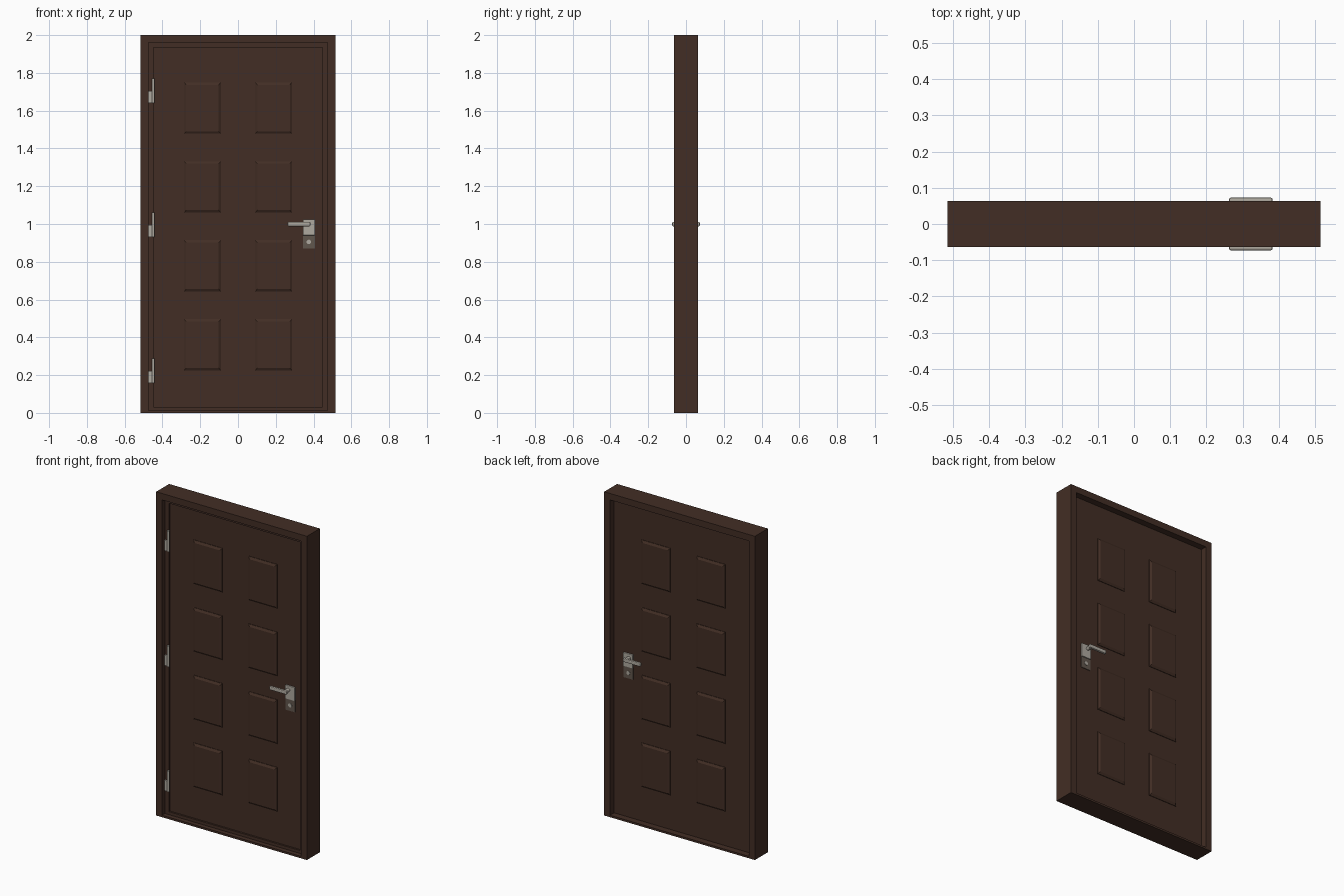
import bpy, bmesh, math
from mathutils import Matrix

if "Cube" in bpy.data.objects:
    bpy.data.objects.remove(bpy.data.objects["Cube"])


def material(name, rgb):
    m = bpy.data.materials.new(name)
    m.diffuse_color = (*rgb, 1)
    m.use_nodes = True
    m.node_tree.nodes["Principled BSDF"].inputs["Base Color"].default_value = m.diffuse_color
    return m


WOOD = material("dark_brown_wood", (0.055, 0.027, 0.018))
METAL = material("satin_metal", (0.43, 0.40, 0.35))
PLATE = material("dark_lock_plate", (0.12, 0.095, 0.075))


def finish(bm, name, mat, bevel=0):
    bmesh.ops.recalc_face_normals(bm, faces=bm.faces)
    me = bpy.data.meshes.new(name)
    bm.to_mesh(me)
    bm.free()
    me.materials.append(mat)
    ob = bpy.data.objects.new(name, me)
    bpy.context.collection.objects.link(ob)
    if bevel:
        b = ob.modifiers.new("bevel", 'BEVEL')
        b.width = bevel
        b.segments = 2
    return ob


def box(name, x, y, z, mat, bevel=0):
    bm = bmesh.new()
    bmesh.ops.create_cube(bm, size=1)
    for v in bm.verts:
        for i, (a, b) in enumerate((x, y, z)):
            v.co[i] = a if v.co[i] < 0 else b
    return finish(bm, name, mat, bevel)


def rod(name, centre, radius, length, axis, mat, sides=20):
    bm = bmesh.new()
    rot = Matrix.Rotation(math.pi / 2, 4, 'X') if axis == 'Y' else Matrix()
    bmesh.ops.create_cone(bm, cap_ends=True, segments=sides, radius1=radius, radius2=radius,
                          depth=length, matrix=Matrix.Translation(centre) @ rot)
    ob = finish(bm, name, mat)
    bpy.ops.object.select_all(action='DESELECT')
    ob.select_set(True)
    bpy.context.view_layer.objects.active = ob
    bpy.ops.object.shade_smooth_by_angle(angle=math.radians(35))
    return ob


def ring(name, outer, inner, y):
    """Rectangular frame; outer and inner are (half width, bottom, top)."""
    (ox, ob, ot), (ix, ib, it) = outer, inner
    bm = bmesh.new()
    loops = []
    for w, b, t in (outer, inner):
        for d in y:
            loops.append([bm.verts.new(p) for p in ((-w, d, b), (w, d, b), (w, d, t), (-w, d, t))])
    of, ok, nf, nk = loops
    for a, b in ((of, nf), (nf, nk), (nk, ok), (ok, of)):
        for i in range(4):
            j = (i + 1) % 4
            bm.faces.new((a[i], a[j], b[j], b[i]))
    return finish(bm, name, WOOD)


# Frame with stepped stop, and the door leaf
OPENING = (0.475, 0.012, 1.96)
FACE = 0.023
ring("door_frame", (0.515, 0, 2), OPENING, (-0.063, 0.063))
ring("door_stop", OPENING, (0.448, 0.03, 1.935), (-0.034, -FACE))
box("door_leaf", (-0.475, 0.475), (-FACE, FACE), (0.012, 1.96), WOOD)


# Raised panels with sloped edges, on both sides
def panel(name, cx, cz, side):
    bm = bmesh.new()
    rings = []
    for hw, hh, d in ((0.098, 0.136, FACE - 0.002), (0.098, 0.136, FACE + 0.003),
                      (0.086, 0.123, FACE + 0.011)):
        rings.append([bm.verts.new((cx + sx * hw, side * d, cz + sz * hh))
                      for sx, sz in ((-1, -1), (1, -1), (1, 1), (-1, 1))])
    for a, b in zip(rings, rings[1:]):
        for i in range(4):
            j = (i + 1) % 4
            bm.faces.new((a[i], a[j], b[j], b[i]))
    bm.faces.new(rings[0])
    bm.faces.new(rings[-1])
    finish(bm, name, WOOD)


for side, label in ((-1, "front"), (1, "back")):
    for row in range(4):
        for cx in (-0.188, 0.188):
            panel(f"{label}_panel", cx, 0.36 + row * 0.418, side)

    # Handle set
    def ys(a, b):
        return tuple(sorted((side * a, side * b)))

    box(f"{label}_lock_plate", (0.343, 0.408), ys(FACE - 0.002, FACE + 0.004), (0.87, 0.945), PLATE)
    box(f"{label}_handle_plate", (0.343, 0.408), ys(FACE - 0.002, FACE + 0.010), (0.94, 1.025), METAL, 0.003)
    rod(f"{label}_keyhole", (0.375, side * (FACE + 0.003), 0.905), 0.012, 0.008, 'Y', METAL)
    rod(f"{label}_handle_neck", (0.367, side * 0.045, 1.0), 0.011, 0.04, 'Y', METAL)
    box(f"{label}_handle_lever", (0.263, 0.383), ys(0.057, 0.073), (0.988, 1.011), METAL, 0.005)

# Hinges
for z in (0.157, 0.93, 1.64):
    rod("hinge_barrel", (-0.448, -0.040, z + 0.065), 0.007, 0.13, 'Z', METAL)
    box("hinge_leaf", (-0.474, -0.455), (-0.044, -0.032), (z, z + 0.065), METAL, 0.002)
